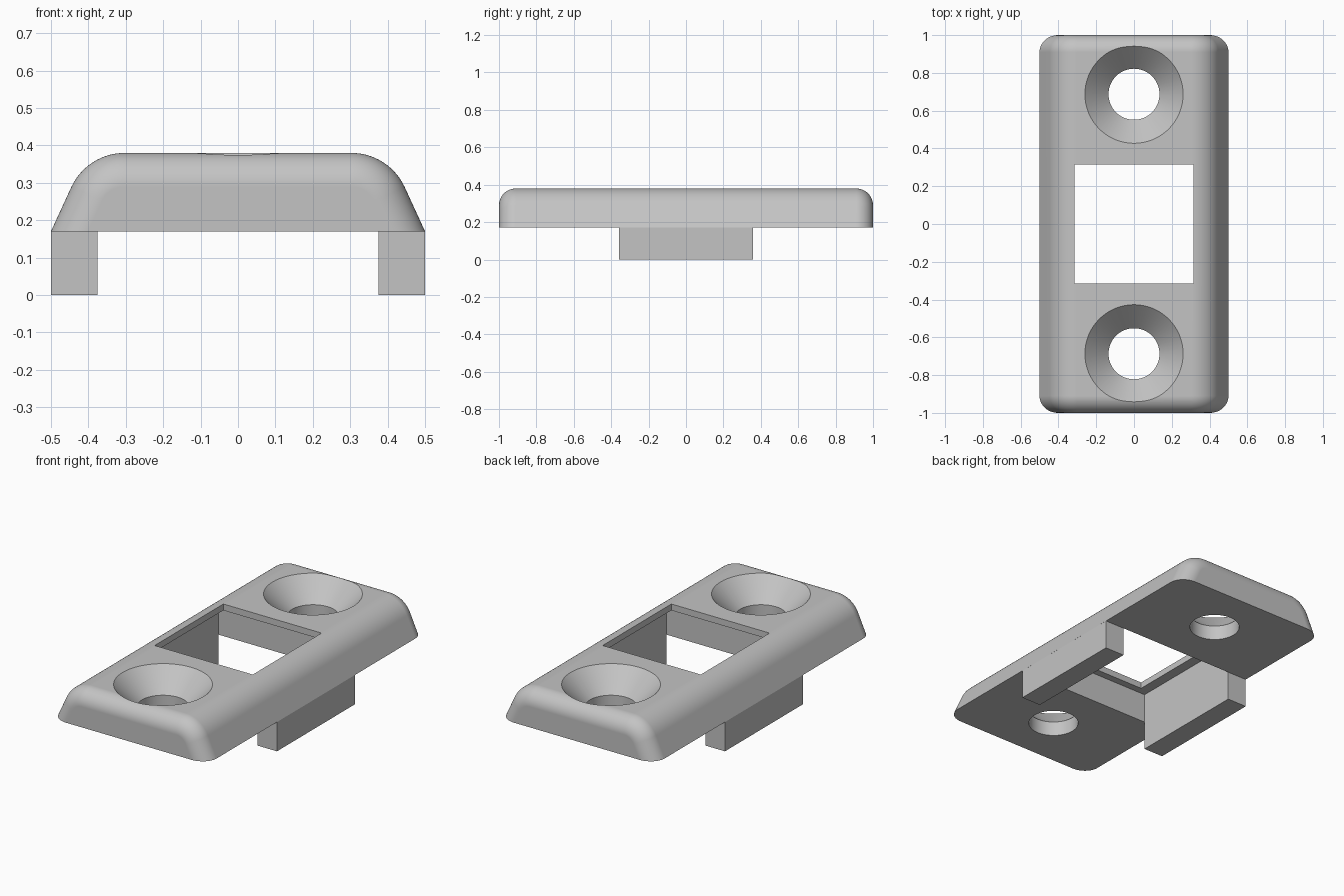
import bpy, bmesh
from math import sin, cos, tan, pi, radians
from mathutils import Matrix

if "Cube" in bpy.data.objects:
    bpy.data.objects.remove(bpy.data.objects["Cube"])

BASE, TOP = 0.17, 0.38          # plate underside and top
DRAFT = radians(24.7)           # lean of the long sides
SIDE_R, END_R = 0.157, 0.09     # rounding of the long sides and the ends
STEPS = 14

grey = bpy.data.materials.new("plain grey")
grey.use_nodes = True
grey.diffuse_color = (0.55, 0.55, 0.55, 1)
grey.node_tree.nodes["Principled BSDF"].inputs["Base Color"].default_value = grey.diffuse_color


def make_object(name, bm):
    bmesh.ops.recalc_face_normals(bm, faces=bm.faces)
    mesh = bpy.data.meshes.new(name)
    bm.to_mesh(mesh)
    bm.free()
    mesh.materials.append(grey)
    obj = bpy.data.objects.new(name, mesh)
    bpy.context.collection.objects.link(obj)
    return obj


def box(name, x0, x1, y0, y1, z0, z1):
    bm = bmesh.new()
    place = Matrix.Translation(((x0 + x1) / 2, (y0 + y1) / 2, (z0 + z1) / 2))
    bmesh.ops.create_cube(bm, size=1, matrix=place @ Matrix.Diagonal((x1 - x0, y1 - y0, z1 - z0, 1)))
    return make_object(name, bm)


def section(inset):
    """Half-rounded cross-section of the plate, shrunk by inset."""
    r = SIDE_R - inset
    cx, cz = 0.303, TOP - SIDE_R
    half = []
    for i in range(STEPS + 1):
        a = DRAFT + (pi / 2 - DRAFT) * i / STEPS
        half.append((cx + r * cos(a), cz + r * sin(a)))
    foot = (half[0][0] + (half[0][1] - BASE) * tan(DRAFT), BASE)
    half.insert(0, foot)
    return half + [(-x, z) for x, z in reversed(half)]


def loft(name, stations):
    """Skin cross-sections placed along y."""
    bm = bmesh.new()
    rings = [[bm.verts.new((x, y, z)) for x, z in section(d)] for y, d in stations]
    n = len(rings[0])
    for a, b in zip(rings, rings[1:]):
        for i in range(n):
            j = (i + 1) % n
            bm.faces.new((a[i], a[j], b[j], b[i]))
    bm.faces.new(rings[0])
    bm.faces.new(rings[-1])
    # merge the strips of the flat top and underside
    bmesh.ops.dissolve_limit(bm, angle_limit=0.001, verts=bm.verts, edges=bm.edges)
    return make_object(name, bm)


def lathe(name, y, profile, sides=64):
    """Solid of revolution about a vertical axis."""
    bm = bmesh.new()
    rings = [[bm.verts.new((r * cos(2 * pi * i / sides), y + r * sin(2 * pi * i / sides), z))
              for i in range(sides)] for r, z in profile]
    for a, b in zip(rings, rings[1:]):
        for i in range(sides):
            j = (i + 1) % sides
            bm.faces.new((a[i], a[j], b[j], b[i]))
    bm.faces.new(rings[0])
    bm.faces.new(rings[-1])
    return make_object(name, bm)


# Plate with rounded ends
angles = [pi / 2 * i / STEPS for i in range(STEPS + 1)]
end = [(1 - END_R + END_R * sin(a), END_R * (1 - cos(a))) for a in angles]
plate = loft("cover_plate", [(-y, d) for y, d in reversed(end)] + end)

# Cutters: stepped window and countersunk screw holes
cutters = [
    box("pocket_cutter", -0.375, 0.375, -0.357, 0.357, 0, 0.343),
    box("window_cutter", -0.315, 0.315, -0.315, 0.315, 0.1, 0.5),
]
for side in (-1, 1):
    cutters.append(lathe("screw_hole_cutter", side * 0.687,
                         [(0.135, 0.1), (0.135, 0.255), (0.26, TOP), (0.26, 0.5)]))

bpy.context.view_layer.objects.active = plate
plate.select_set(True)
for cutter in cutters:
    mod = plate.modifiers.new("cut", "BOOLEAN")
    mod.operation = "DIFFERENCE"
    mod.solver = "EXACT"
    mod.object = cutter
    bpy.ops.object.modifier_apply(modifier=mod.name)
for cutter in cutters:
    bpy.data.objects.remove(cutter)

# Smooth roundings, crisp cut edges
bpy.ops.object.shade_smooth_by_angle(angle=radians(25))
weighted = plate.modifiers.new("even shading", "WEIGHTED_NORMAL")
weighted.keep_sharp = True

# Tabs under the long sides
for name, side in (("left_tab", 1), ("right_tab", -1)):
    x0, x1 = sorted((side * 0.375, side * 0.5))
    box(name, x0, x1, -0.357, 0.357, 0, BASE)
